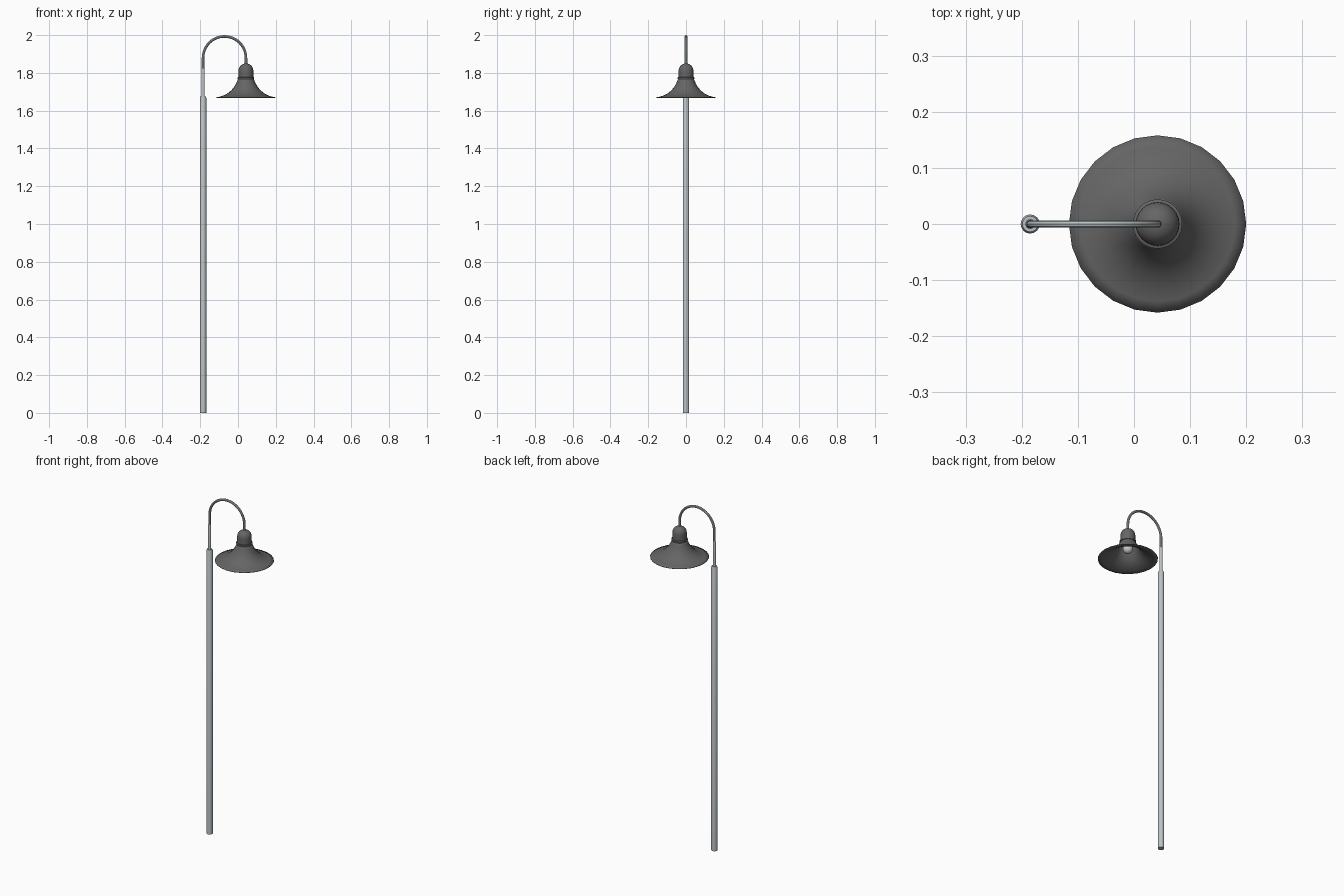
import bpy, bmesh, math

if "Cube" in bpy.data.objects:
    bpy.data.objects.remove(bpy.data.objects["Cube"])

POLE_X, LAMP_X = -0.185, 0.042


def material(name, rgb):
    m = bpy.data.materials.new(name)
    m.diffuse_color = (*rgb, 1)
    m.use_nodes = True
    m.node_tree.nodes["Principled BSDF"].inputs["Base Color"].default_value = m.diffuse_color
    return m


steel = material("light_steel", (0.50, 0.54, 0.56))
dark = material("dark_enamel", (0.13, 0.13, 0.13))
glass = material("bulb_glass", (0.8, 0.8, 0.8))


def smooth(obj, mat):
    obj.data.materials.append(mat)
    bpy.ops.object.select_all(action='DESELECT')
    obj.select_set(True)
    bpy.context.view_layer.objects.active = obj
    bpy.ops.object.shade_smooth_by_angle(angle=math.radians(35))


def lathe(name, profile, x, sides, mat):
    """Revolve (radius, z) points about a vertical axis at x."""
    bm = bmesh.new()
    vs = [bm.verts.new((r, 0, z)) for r, z in profile]
    es = [bm.edges.new(p) for p in zip(vs, vs[1:])]
    bmesh.ops.spin(bm, geom=vs + es, cent=(0, 0, 0), axis=(0, 0, 1),
                   angle=math.tau, steps=sides, use_duplicate=False)
    bmesh.ops.remove_doubles(bm, verts=bm.verts, dist=1e-5)
    bmesh.ops.recalc_face_normals(bm, faces=bm.faces)
    me = bpy.data.meshes.new(name)
    bm.to_mesh(me)
    bm.free()
    obj = bpy.data.objects.new(name, me)
    obj.location.x = x
    bpy.context.collection.objects.link(obj)
    smooth(obj, mat)
    return obj


# Pole with a small chamfered top, and the sleeve holding the arm
lathe("pole", [(0, 0), (0.017, 0), (0.017, 1.668), (0.014, 1.676), (0, 1.676)],
      POLE_X, 16, steel)
lathe("arm_sleeve", [(0, 1.67), (0.0085, 1.67), (0.0085, 1.815), (0.007, 1.822), (0, 1.822)],
      POLE_X, 16, steel)

# Gooseneck arm: straight rise, half circle, short drop into the cap
R = (LAMP_X - POLE_X) / 2
cx, cz = (LAMP_X + POLE_X) / 2, 1.993 - R
path = [(POLE_X, 1.80)]
for i in range(25):
    a = math.pi * (1 - i / 24)
    path.append((cx + R * math.cos(a), cz + R * math.sin(a)))
path.append((LAMP_X, 1.84))
curve = bpy.data.curves.new("gooseneck_arm", 'CURVE')
curve.dimensions = '3D'
curve.bevel_depth = 0.007
curve.bevel_resolution = 3
curve.use_fill_caps = True
spline = curve.splines.new('POLY')
spline.points.add(len(path) - 1)
for p, (x, z) in zip(spline.points, path):
    p.co = (x, 0, z, 1)
arm = bpy.data.objects.new("gooseneck_arm", curve)
bpy.context.collection.objects.link(arm)
bpy.ops.object.select_all(action='DESELECT')
arm.select_set(True)
bpy.context.view_layer.objects.active = arm
bpy.ops.object.convert(target='MESH')
smooth(bpy.context.view_layer.objects.active, steel)

# Domed lamp cap with a collar at its foot
dome = [(0.039 * math.sin(a), 1.812 + 0.038 * math.cos(a))
        for a in (math.pi / 2 * i / 7 for i in range(8))]
lathe("lamp_cap", dome + [(0.039, 1.778), (0.044, 1.776), (0.044, 1.768), (0, 1.768)],
      LAMP_X, 24, dark)

# Bell shade, thin and open below
shade = lathe("bell_shade", [(0.041, 1.77), (0.046, 1.757), (0.053, 1.742), (0.063, 1.725),
                             (0.077, 1.708), (0.095, 1.693), (0.117, 1.681),
                             (0.138, 1.674), (0.158, 1.67)], LAMP_X, 24, dark)
solid = shade.modifiers.new("thickness", 'SOLIDIFY')
solid.thickness = 0.002

# Bulb and its socket inside the shade
lathe("bulb_socket", [(0.016, 1.77), (0.016, 1.745), (0, 1.745)], LAMP_X, 16, dark)
bulb = [(0.027 * math.sin(math.pi * i / 10), 1.73 + 0.027 * math.cos(math.pi * i / 10))
        for i in range(11)]
bulb[0], bulb[-1] = (0, 1.757), (0, 1.703)
lathe("bulb", bulb, LAMP_X, 20, glass)
